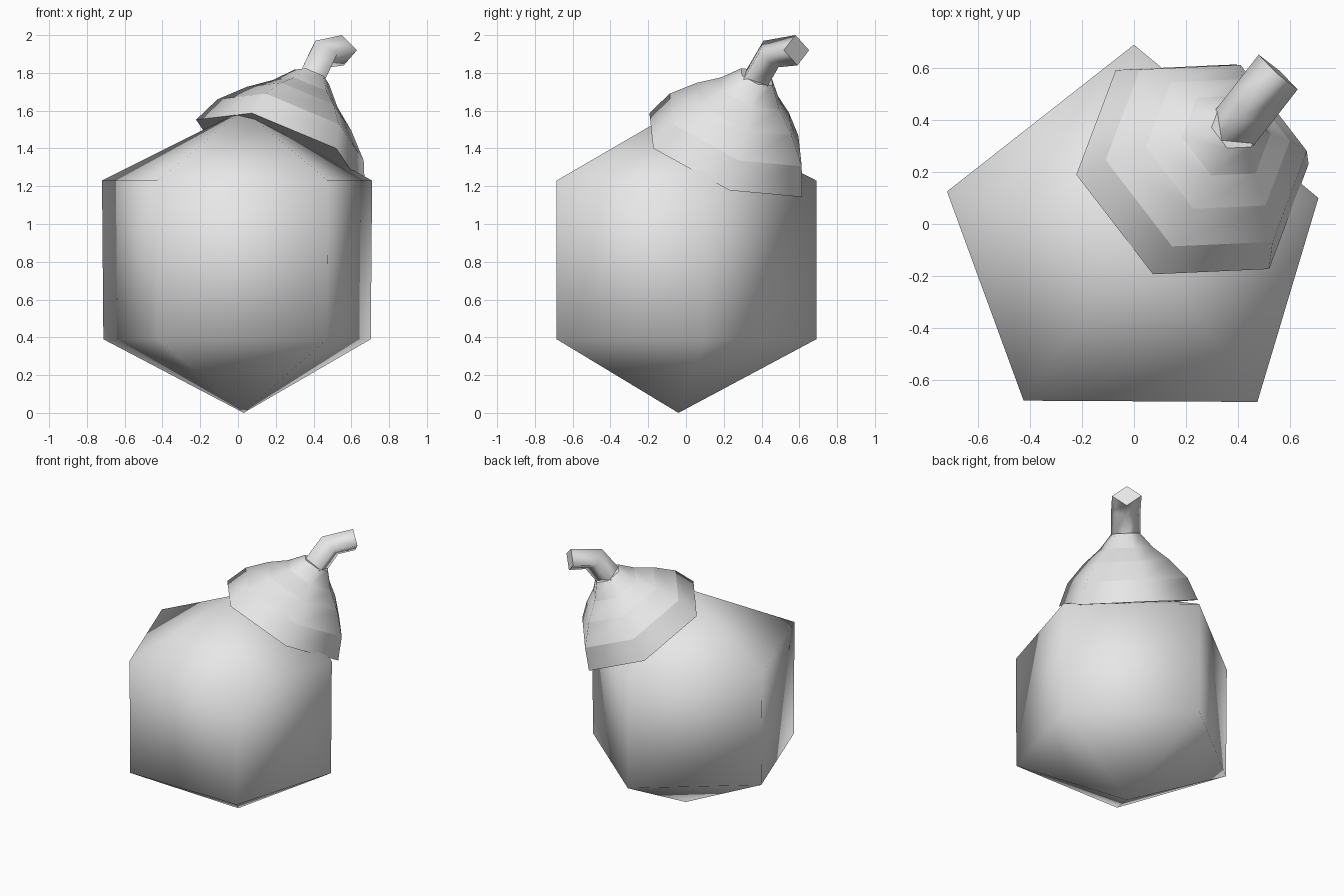
import bpy
import bmesh
from math import cos, sin, pi
from mathutils import Vector

cube = bpy.data.objects.get("Cube")
if cube:
    bpy.data.objects.remove(cube, do_unlink=True)

grey = bpy.data.materials.new("plain_grey")
grey.use_nodes = True
grey.diffuse_color = (0.8, 0.8, 0.8, 1)
grey.node_tree.nodes["Principled BSDF"].inputs["Base Color"].default_value = (0.8, 0.8, 0.8, 1)


def loft(name, rings, crisp=()):
    """Skin rings of points; one-point rings are tips, crisp rings keep a sharp edge."""
    bm = bmesh.new()
    loops = [[bm.verts.new(p) for p in ring] for ring in rings]
    for a, b in zip(loops, loops[1:]):
        n = max(len(a), len(b))
        for i in range(n):
            j = (i + 1) % n
            corners = [a[i % len(a)], a[j % len(a)], b[j % len(b)], b[i % len(b)]]
            bm.faces.new(list(dict.fromkeys(corners)))
    for end in (loops[0], loops[-1]):
        if len(end) > 2:
            bm.faces.new(end)
    bmesh.ops.recalc_face_normals(bm, faces=bm.faces)
    for face in bm.faces:
        face.smooth = True
    for k in crisp:
        ring = loops[k]
        for i, v in enumerate(ring):
            bm.edges.get((v, ring[i - 1])).smooth = False
    mesh = bpy.data.meshes.new(name)
    bm.to_mesh(mesh)
    bm.free()
    mesh.materials.append(grey)
    obj = bpy.data.objects.new(name, mesh)
    bpy.context.collection.objects.link(obj)
    return obj


# Nut body: five-sided column with a point at each end
outline = [(0, 0.69), (-0.72, 0.125), (-0.425, -0.68), (0.475, -0.685), (0.71, 0.1)]
tip = (0.03, -0.04)
loft("nut_body", [
    [(*tip, 0.0)],
    [(x * 0.99, y, 0.39) for x, y in outline],
    [(x, y, 1.23) for x, y in outline],
    [(*tip, 1.605)],
])

# Tilted six-sided cap: (height along its axis, radius)
axis = Vector((0.4, 0.4, 1)).normalized()
side = Vector((-0.94, -0.06, 0.34))
side = (side - axis * side.dot(axis)).normalized()
across = axis.cross(side)
centre = Vector((0.225, 0.21, 1.365))
profile = [(0, 0.485), (0.153, 0.42), (0.282, 0.30), (0.375, 0.185), (0.475, 0.10)]
cap_rings = []
for h, r in profile:
    cap_rings.append([centre + axis * h + (side * cos(i * pi / 3) + across * sin(i * pi / 3)) * r
                      for i in range(6)])
loft("cap", cap_rings, crisp=range(len(profile)))

# Bent four-sided stem: (centre, vector to its upper edge)
wide = Vector((0.075, -0.067, 0))
path = [((0.37, 0.35, 1.73), (-0.055, -0.055, 0.045)),
        ((0.45, 0.45, 1.90), (-0.04, -0.04, 0.07)),
        ((0.555, 0.585, 1.92), (-0.005, -0.005, 0.08))]
stem_rings = []
for c, up in path:
    c, up = Vector(c), Vector(up)
    stem_rings.append([c + up, c + wide, c - up, c - wide])
loft("stem", stem_rings, crisp=(0, 2))
